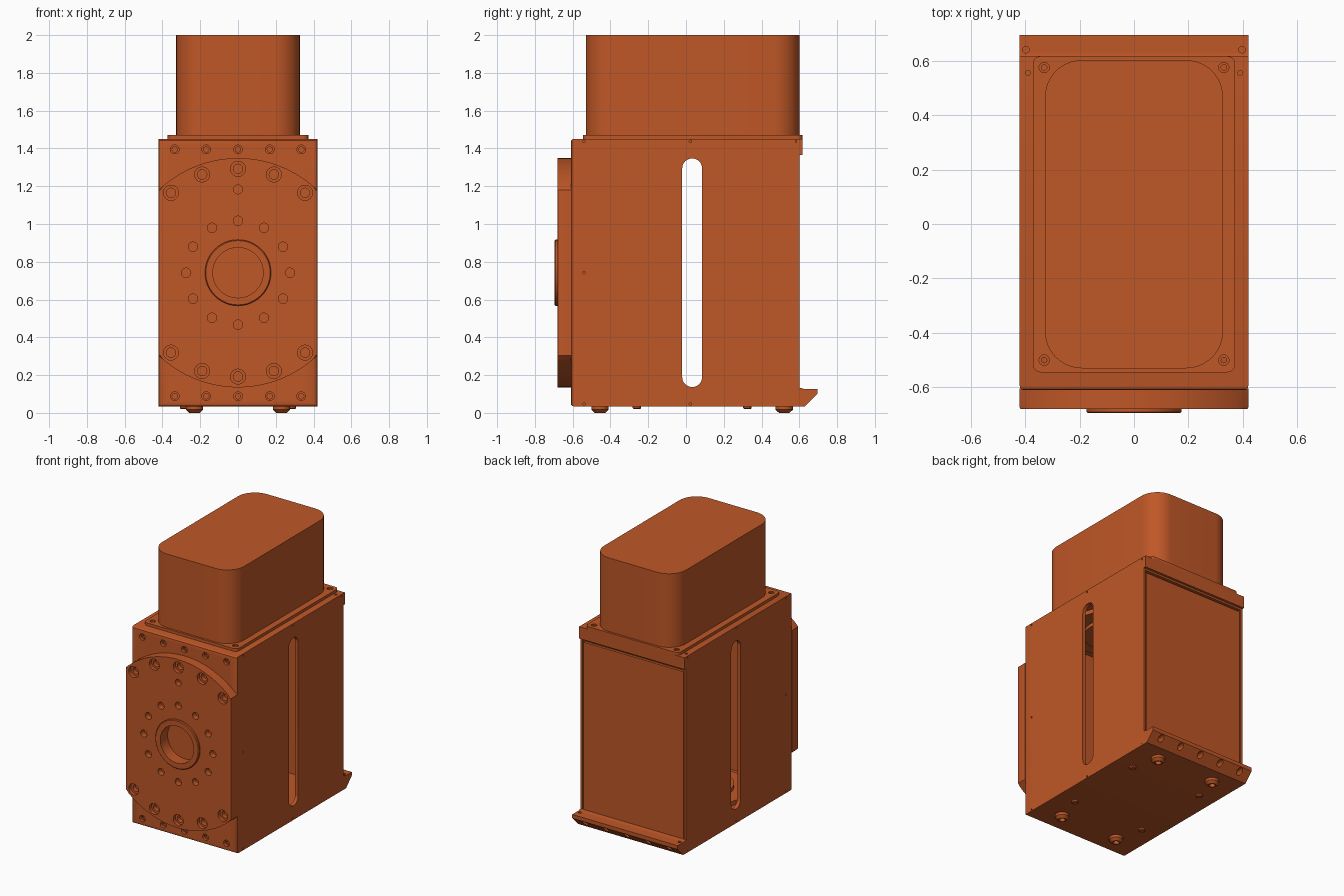
import bpy, bmesh, math
from mathutils import Vector

if "Cube" in bpy.data.objects:
    bpy.data.objects.remove(bpy.data.objects["Cube"])

MAT = bpy.data.materials.new("orange_paint")
MAT.diffuse_color = (0.52, 0.095, 0.02, 1)
MAT.use_nodes = True
MAT.node_tree.nodes["Principled BSDF"].inputs["Base Color"].default_value = MAT.diffuse_color


def lathe(bm, profile, centre, axis, seg=20):
    """Closed solid of revolution from (radius, height) pairs along axis."""
    q = Vector((0, 0, 1)).rotation_difference(Vector(axis))
    rings = [[bm.verts.new(Vector(centre) + q @ Vector((r * math.cos(2 * math.pi * i / seg),
              r * math.sin(2 * math.pi * i / seg), h))) for i in range(seg)] for r, h in profile]
    for a, b in zip(rings, rings[1:]):
        for i in range(seg):
            j = (i + 1) % seg
            bm.faces.new((a[i], a[j], b[j], b[i]))
    bm.faces.new(rings[0])
    bm.faces.new(rings[-1])


def hole(bm, centre, axis, r, depth, sink=None, seg=16):
    """Drill cutter, optionally counterbored with sink=(radius, depth)."""
    prof = [(r, -0.02), (r, depth)]
    if sink:
        prof = [(sink[0], -0.02), sink, (r, sink[1]), (r, depth)]
    lathe(bm, prof, centre, axis, seg)


def prism(bm, pts, plane, a, b):
    """Extrude a 2D outline from a to b across the named plane."""
    put = {"XY": lambda u, v, h: (u, v, h), "XZ": lambda u, v, h: (u, h, v),
           "YZ": lambda u, v, h: (h, u, v)}[plane]
    lo = [bm.verts.new(put(u, v, a)) for u, v in pts]
    hi = [bm.verts.new(put(u, v, b)) for u, v in pts]
    for i in range(len(pts)):
        j = (i + 1) % len(pts)
        bm.faces.new((lo[i], lo[j], hi[j], hi[i]))
    bm.faces.new(lo)
    bm.faces.new(hi)


def rrect(u0, u1, v0, v1, r=0.0, seg=10):
    """Rectangle outline, with rounded corners when r > 0."""
    if r == 0:
        return [(u0, v0), (u1, v0), (u1, v1), (u0, v1)]
    out = []
    for k, (cu, cv) in enumerate([(u1 - r, v1 - r), (u0 + r, v1 - r), (u0 + r, v0 + r), (u1 - r, v0 + r)]):
        for i in range(seg + 1):
            t = math.pi / 2 * (k + i / seg)
            p = (cu + r * math.cos(t), cv + r * math.sin(t))
            if not out or math.dist(p, out[-1]) > 1e-5:
                out.append(p)
    return out[:-1] if math.dist(out[0], out[-1]) < 1e-5 else out


def finish(name, bm):
    bmesh.ops.recalc_face_normals(bm, faces=bm.faces)
    me = bpy.data.meshes.new(name)
    bm.to_mesh(me)
    bm.free()
    ob = bpy.data.objects.new(name, me)
    bpy.context.collection.objects.link(ob)
    me.materials.append(MAT)
    return ob


def cut(ob, bm):
    """Subtract the cutter mesh from an object and discard the cutter."""
    tool = finish("cutter", bm)
    tool.hide_render = True
    m = ob.modifiers.new("cut", "BOOLEAN")
    m.operation, m.solver, m.object = "DIFFERENCE", "EXACT", tool
    dg = bpy.context.evaluated_depsgraph_get()
    me = bpy.data.meshes.new_from_object(ob.evaluated_get(dg))
    ob.modifiers.clear()
    ob.data = me
    bpy.data.objects.remove(tool)


ROW = [-0.335, -0.168, 0, 0.168, 0.335]
ZC = 0.742

# Hollow housing with rounded front edges
bm = bmesh.new()
prism(bm, rrect(-0.42, 0.42, -0.61, 0.60), "XY", 0.035, 1.45)
front = [e for e in bm.edges if all(v.co.y < -0.6 for v in e.verts)]
bmesh.ops.bevel(bm, geom=front, offset=0.015, segments=3, profile=0.5, affect="EDGES")
housing = finish("housing", bm)

# Cavity and recess behind the rear panel
bm = bmesh.new()
prism(bm, rrect(-0.395, 0.395, -0.57, 0.55), "XY", 0.07, 1.41)
prism(bm, rrect(-0.405, 0.405, 0.125, 1.352), "XZ", 0.58, 0.7)
cut(housing, bm)

# Side slots, front screw rows and small pin holes
bm = bmesh.new()
prism(bm, rrect(-0.02, 0.085, 0.137, 1.347, 0.0524), "YZ", -0.5, 0.5)
for x in ROW:
    for z in (0.088, 1.395):
        hole(bm, (x, -0.61, z), (0, 1, 0), 0.014, 0.03, sink=(0.023, 0.02))
for s in (-1, 1):
    for y, z in [(-0.54, 1.437), (0.023, 1.437), (0.585, 1.437), (-0.54, ZC),
                 (-0.54, 0.047), (0.023, 0.047), (0.585, 0.047)]:
        hole(bm, (s * 0.42, y, z), (-s, 0, 0), 0.007, 0.012, seg=8)
    hole(bm, (s * 0.39, 0.555, 1.45), (0, 0, -1), 0.009, 0.02, seg=10)
cut(housing, bm)

# Rear panel
bm = bmesh.new()
prism(bm, rrect(-0.397, 0.397, 0.12, 1.337), "XZ", 0.57, 0.598)
finish("rear_panel", bm)

# Rear lip along the top
bm = bmesh.new()
prism(bm, rrect(0.585, 0.617, 1.365, 1.45), "YZ", -0.42, 0.42)
finish("rear_top_lip", bm)

# Chamfered rear lip along the bottom
bm = bmesh.new()
prism(bm, [(0.58, 0.035), (0.63, 0.035), (0.695, 0.10), (0.695, 0.127), (0.625, 0.127),
           (0.61, 0.132), (0.58, 0.132)], "YZ", -0.42, 0.42)
lip = finish("rear_bottom_lip", bm)
bm = bmesh.new()
for x in ROW:
    hole(bm, (x, 0.70, 0.078), (0, -1, 0), 0.02, 0.075)
for s in (-1, 1):
    hole(bm, (s * 0.397, 0.64, 0.127), (0, 0, -1), 0.012, 0.02, seg=12)
cut(lip, bm)

# Front mounting disc clipped to the housing width
R = 0.607
a0 = math.acos(0.42 / R)
arc = [a0 + (math.pi - 2 * a0) * i / 32 for i in range(33)]
pts = [(R * math.cos(t + k), ZC + R * math.sin(t + k)) for k in (0, math.pi) for t in arc]
bm = bmesh.new()
prism(bm, pts, "XZ", -0.68, -0.605)
rim = [e for e in bm.edges if all(v.co.y < -0.67 for v in e.verts)]
bmesh.ops.bevel(bm, geom=rim, offset=0.006, segments=2, profile=0.5, affect="EDGES")
disc = finish("front_mounting_disc", bm)
bm = bmesh.new()
lathe(bm, [(0.134, -0.1), (0.134, 0.1)], (0, -0.68, ZC), (0, 1, 0), 48)
for s in (-1, 1):
    for x, dz in [(0, 0.55), (-0.19, 0.52), (0.19, 0.52), (-0.355, 0.423), (0.355, 0.423)]:
        hole(bm, (x, -0.68, ZC + s * dz), (0, 1, 0), 0.025, 0.055, sink=(0.04, 0.025))
hole(bm, (0, -0.68, 1.183), (0, 1, 0), 0.024, 0.04)
for i in range(12):
    t = i * math.pi / 6
    hole(bm, (0.275 * math.cos(t), -0.68, ZC + 0.275 * math.sin(t)), (0, 1, 0), 0.025, 0.04)
cut(disc, bm)

# Raised centring ring
bm = bmesh.new()
lathe(bm, [(0.17, 0), (0.175, 0.005), (0.175, 0.035)], (0, -0.695, ZC), (0, 1, 0), 48)
ring = finish("centring_ring", bm)
bm = bmesh.new()
lathe(bm, [(0.133, -0.1), (0.133, 0.1)], (0, -0.695, ZC), (0, 1, 0), 48)
cut(ring, bm)

# Cover flange with corner screws
bm = bmesh.new()
prism(bm, rrect(-0.372, 0.372, -0.545, 0.617, 0.03, 5), "XY", 1.445, 1.47)
flange = finish("cover_flange", bm)
bm = bmesh.new()
for x in (-0.33, 0.33):
    for y in (-0.50, 0.575):
        hole(bm, (x, y, 1.47), (0, 0, -1), 0.01, 0.02, sink=(0.019, 0.01))
cut(flange, bm)

# Tall rounded cover
bm = bmesh.new()
prism(bm, rrect(-0.327, 0.327, -0.53, 0.602, 0.135, 12), "XY", 1.46, 2.0)
finish("top_cover", bm)

# Feet: conical socketed screws and small pins
for sx in (-1, 1):
    for y, tag in ((-0.455, "front"), (0.52, "rear")):
        bm = bmesh.new()
        lathe(bm, [(0.046, -0.02), (0.046, 0.018), (0.028, 0.035), (0.02, 0.035), (0.02, 0.01)],
              (sx * 0.23, y, 0.035), (0, 0, -1), 24)
        finish(f"{tag}_foot", bm)
    for y, tag in ((-0.26, "front"), (0.325, "rear")):
        bm = bmesh.new()
        lathe(bm, [(0.022, -0.01), (0.022, 0.01), (0.016, 0.015)], (sx * 0.285, y, 0.035), (0, 0, -1), 16)
        finish(f"{tag}_pin", bm)

# Stepped bearing plates inside, seen through the slots
for z, d, tag in ((0.06, 1, "lower"), (1.42, -1, "upper")):
    bm = bmesh.new()
    lathe(bm, [(0.30, 0), (0.30, 0.04), (0.20, 0.04), (0.20, 0.065), (0.10, 0.065), (0.10, 0.03)],
          (0, -0.2, z), (0, 0, d), 40)
    finish(f"{tag}_bearing", bm)

# Smooth round surfaces, keep sharp edges
for ob in bpy.context.scene.objects:
    ob.select_set(True)
    bpy.context.view_layer.objects.active = ob
bpy.ops.object.shade_smooth_by_angle(angle=math.radians(30))
